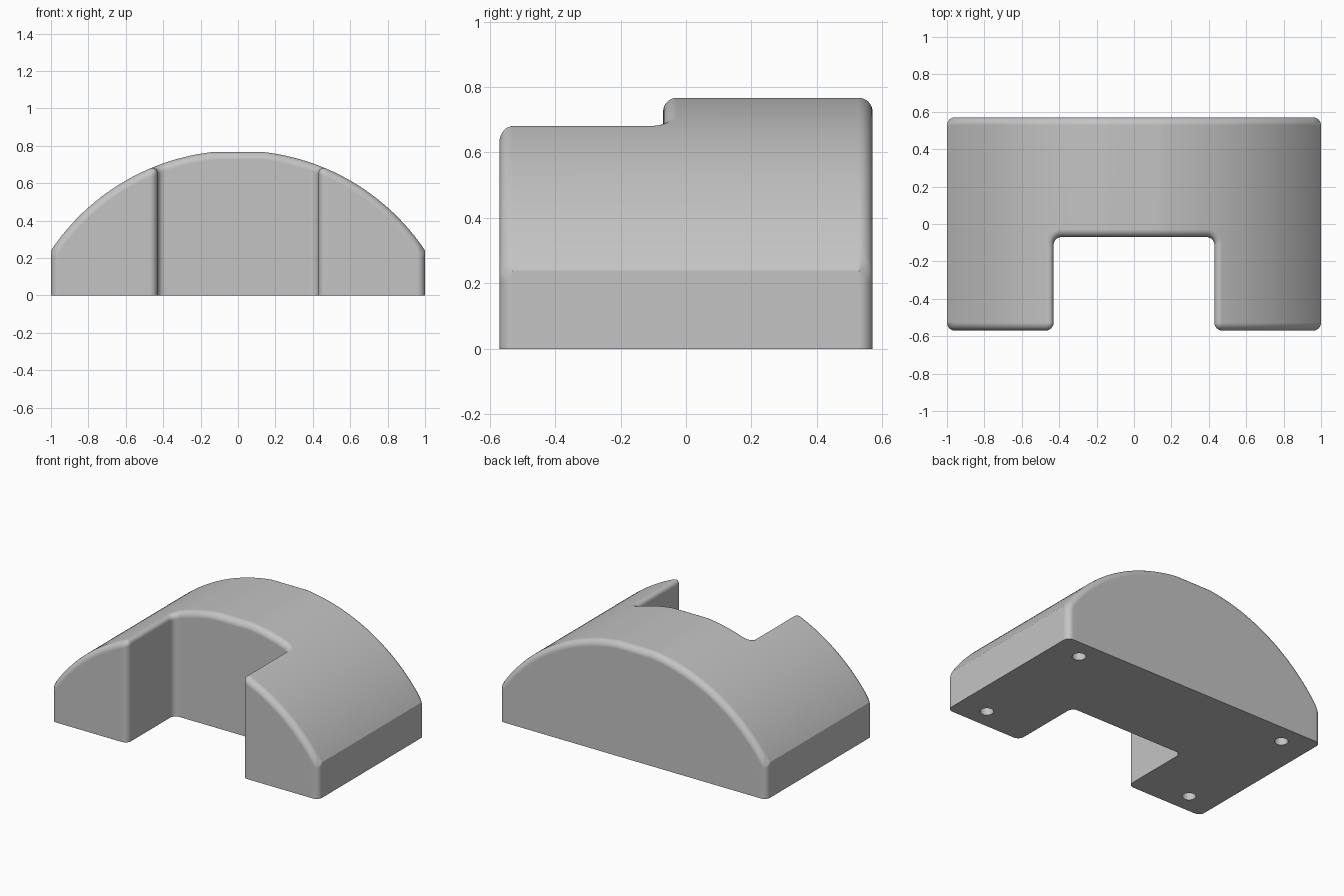
import bpy, bmesh
from math import sin, cos, pi, sqrt, radians

if "Cube" in bpy.data.objects:
    bpy.data.objects.remove(bpy.data.objects["Cube"])

HALF_DEPTH, NOTCH_X, NOTCH_Y = 0.57, 0.43, -0.07
R = 0.042                      # edge rounding
N = 8                          # segments per rounding
ARCH_R, ARCH_Z, TOP = 1.203, -0.429, 0.767


def spread(a, b, n):
    return [a + (b - a) * i / n for i in range(n + 1)]


def arch(x):
    return min(TOP, ARCH_Z + sqrt(ARCH_R ** 2 - x * x))


def slope(x):
    return sqrt(ARCH_R ** 2 - x * x) / ARCH_R if x > 0.13 else 1.0


def arc(cx, cy, r, start, end, outer=False):
    # points (x, y, rounding weight); outer corners fade out towards the side wall
    return [(cx + r * cos(radians(a)), cy + r * sin(radians(a)),
             abs(sin(radians(a))) if outer else 1.0) for a in spread(start, end, N)]


# Sample positions across the half width
notch_xs = [0.0] + spread(0.13, NOTCH_X - R, 8)
front_xs = spread(NOTCH_X + R, 1 - R, 24)
corner_xs = [p[0] for p in arc(NOTCH_X - R, 0, 2 * R, 90, 0)]
back_xs = notch_xs[:-1] + corner_xs + front_xs[1:]


def outline(t):
    # half of the U-shaped plan, inset and raised along the edge rounding
    d, drop = R * (1 - cos(t)), R * (1 - sin(t))
    lo, hi = -HALF_DEPTH + R, HALF_DEPTH - R
    pts = [(x, NOTCH_Y + d, 1) for x in notch_xs[:-1]]
    pts += arc(NOTCH_X - R, NOTCH_Y - R, R + d, 90, 0)
    pts += arc(NOTCH_X + R, lo, R - d, 180, 270)
    pts += [(x, -HALF_DEPTH + d, 1) for x in front_xs[1:-1]]
    pts += arc(1 - R, lo, R - d, 270, 360, True)
    pts += arc(1 - R, hi, R - d, 0, 90, True)
    pts += [(x, HALF_DEPTH - d, 1) for x in back_xs[-2::-1]]
    return [(x, y, arch(x) - w * drop / slope(x)) for x, y, w in pts]


# Half body: base, walls and rounded rim
bm = bmesh.new()
rims = [outline(pi / 2 * k / N) for k in range(N + 1)]
rims.insert(0, [(x, y, 0) for x, y, z in rims[0]])
rings = [[bm.verts.new(p) for p in rim] for rim in rims]
for a, b in zip(rings, rings[1:]):
    for i in range(len(a) - 1):
        bm.faces.new((a[i], a[i + 1], b[i + 1], b[i]))
bm.faces.new(rings[0][::-1])

# Arched top, filled with strips running front to back
inner = rings[-1]
n1 = len(notch_xs) + N
upper = inner[-len(back_xs):][::-1]
lower = inner[n1 + N:n1 + N + len(front_xs)]
for i in range(n1 - 1):
    bm.faces.new((inner[i], inner[i + 1], upper[i + 1], upper[i]))
for j in range(len(lower) - 1):
    k = n1 - 1 + j
    loop = [lower[j], lower[j + 1], upper[k + 1], upper[k]]
    if j == 0:
        loop.append(inner[n1 - 1])
    bm.faces.new(loop)
bmesh.ops.remove_doubles(bm, verts=bm.verts, dist=0.0002)
bmesh.ops.recalc_face_normals(bm, faces=bm.faces)
mesh = bpy.data.meshes.new("arched_body")
bm.to_mesh(mesh)
bm.free()
body = bpy.data.objects.new("arched_body", mesh)
bpy.context.collection.objects.link(body)

# Cutter for the four blind holes in the base
bm = bmesh.new()
for sx in (-1, 1):
    for sy in (-1, 1):
        made = bmesh.ops.create_cone(bm, cap_ends=True, segments=32, radius1=0.042,
                                     radius2=0.042, depth=0.4)
        bmesh.ops.translate(bm, verts=made["verts"], vec=(sx * 0.8, sy * 0.435, 0))
hole_mesh = bpy.data.meshes.new("hole_cutter")
bm.to_mesh(hole_mesh)
bm.free()
cutter = bpy.data.objects.new("hole_cutter", hole_mesh)
bpy.context.collection.objects.link(cutter)
cutter.hide_render = True

# Plain grey finish
grey = bpy.data.materials.new("light_grey")
grey.use_nodes = True
colour = (0.55, 0.55, 0.55, 1)
grey.diffuse_color = colour
grey.node_tree.nodes["Principled BSDF"].inputs["Base Color"].default_value = colour
mesh.materials.append(grey)
hole_mesh.materials.append(grey)

# Mirror the half, drill the holes and smooth the rounded edges
mirror = body.modifiers.new("mirror", "MIRROR")
mirror.merge_threshold = 0.0005
drill = body.modifiers.new("holes", "BOOLEAN")
drill.operation = "DIFFERENCE"
drill.solver = "EXACT"
drill.object = cutter
bpy.ops.object.select_all(action="DESELECT")
body.select_set(True)
bpy.context.view_layer.objects.active = body
for name in ("mirror", "holes"):
    bpy.ops.object.modifier_apply(modifier=name)
bpy.data.objects.remove(cutter)
bpy.ops.object.shade_smooth_by_angle(angle=radians(25))
weighted = body.modifiers.new("even_shading", "WEIGHTED_NORMAL")
weighted.keep_sharp = True
